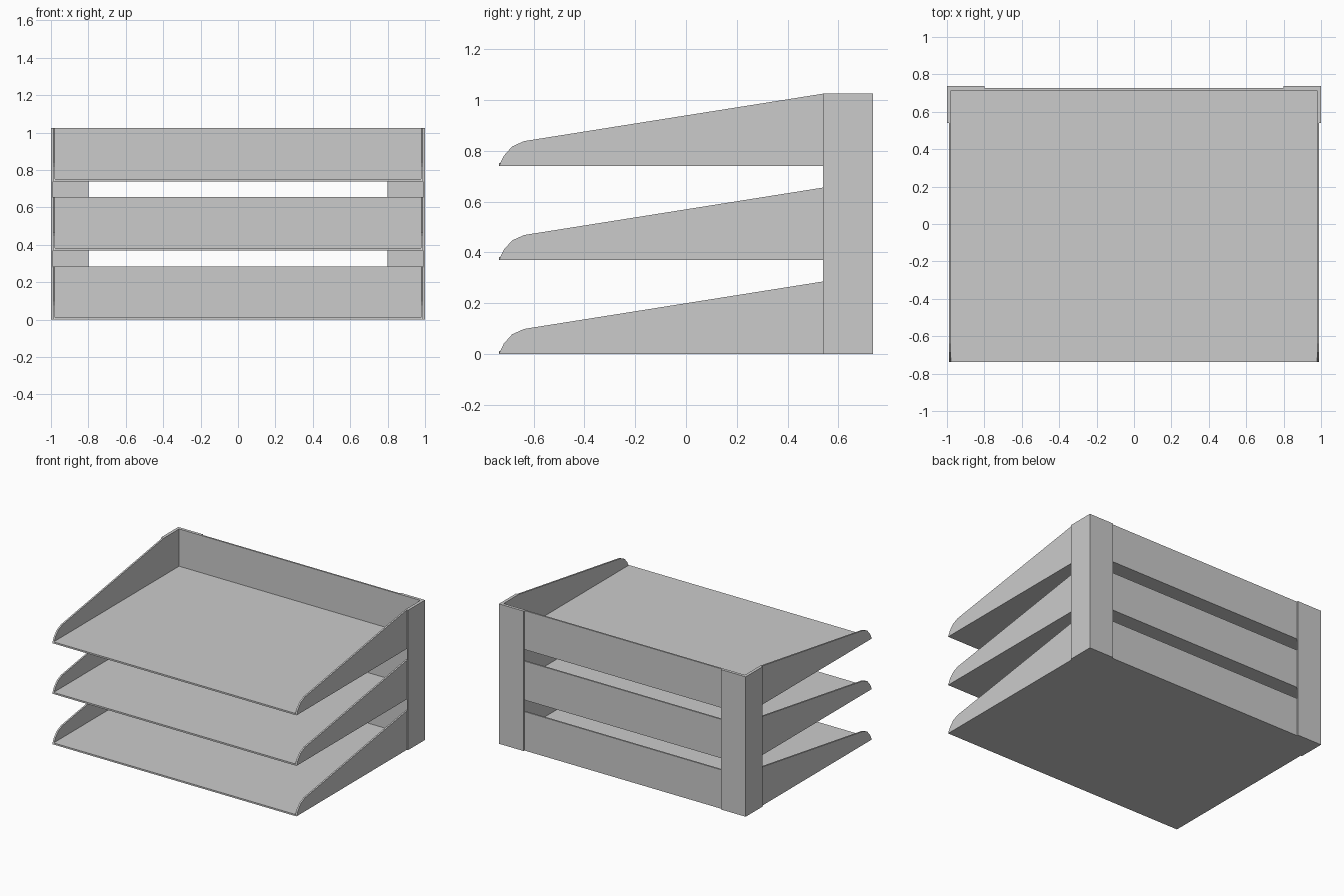
import bpy, bmesh
from mathutils import Vector

if "Cube" in bpy.data.objects:
    bpy.data.objects.remove(bpy.data.objects["Cube"])

W, F, B = 0.99, -0.737, 0.727     # tray half width, front and back
T = 0.012                         # sheet thickness
H, STEP = 0.285, 0.37             # tray height and stacking pitch
TOP = 2 * STEP + H


def prism(bm, points, vec):
    """Extrude a closed polygon along vec."""
    face = bm.faces.new([bm.verts.new(p) for p in points])
    ext = bmesh.ops.extrude_face_region(bm, geom=[face])["geom"]
    verts = [g for g in ext if isinstance(g, bmesh.types.BMVert)]
    bmesh.ops.translate(bm, verts=verts, vec=Vector(vec))


def box(bm, lo, hi):
    (x0, y0, z0), (x1, y1, z1) = lo, hi
    prism(bm, [(x0, y0, z0), (x1, y0, z0), (x1, y1, z0), (x0, y1, z0)], (0, 0, z1 - z0))


def finish(bm, name, z=0):
    bmesh.ops.recalc_face_normals(bm, faces=bm.faces)
    mesh = bpy.data.meshes.new(name)
    bm.to_mesh(mesh)
    bm.free()
    ob = bpy.data.objects.new(name, mesh)
    ob.location.z = z
    bpy.context.collection.objects.link(ob)
    return ob


# side wall outline (y, z): curved nose, sloping top, level at the post
side = [(F, 0), (-0.718, 0.04), (-0.685, 0.077), (-0.638, 0.098),
        (0.54, H), (B, H), (B, 0)]

# three trays: floor, back wall and two sides
for i, name in enumerate(("bottom_tray", "middle_tray", "top_tray")):
    bm = bmesh.new()
    for x in (-W, W - T):
        prism(bm, [(x, y, z) for y, z in side], (T, 0, 0))
    box(bm, (-W + T, F, 0), (W - T, B, T))
    box(bm, (-W + T, B - T, T), (W - T, B, H))
    finish(bm, name, i * STEP)

# L-shaped corner posts at the back
for s, name in ((-1, "left_post"), (1, "right_post")):
    bm = bmesh.new()
    outline = [(0.8, B), (W, B), (W, 0.54), (1, 0.54), (1, 0.737), (0.8, 0.737)]
    prism(bm, [(s * x, y, 0) for x, y in outline], (0, 0, TOP))
    finish(bm, name)
